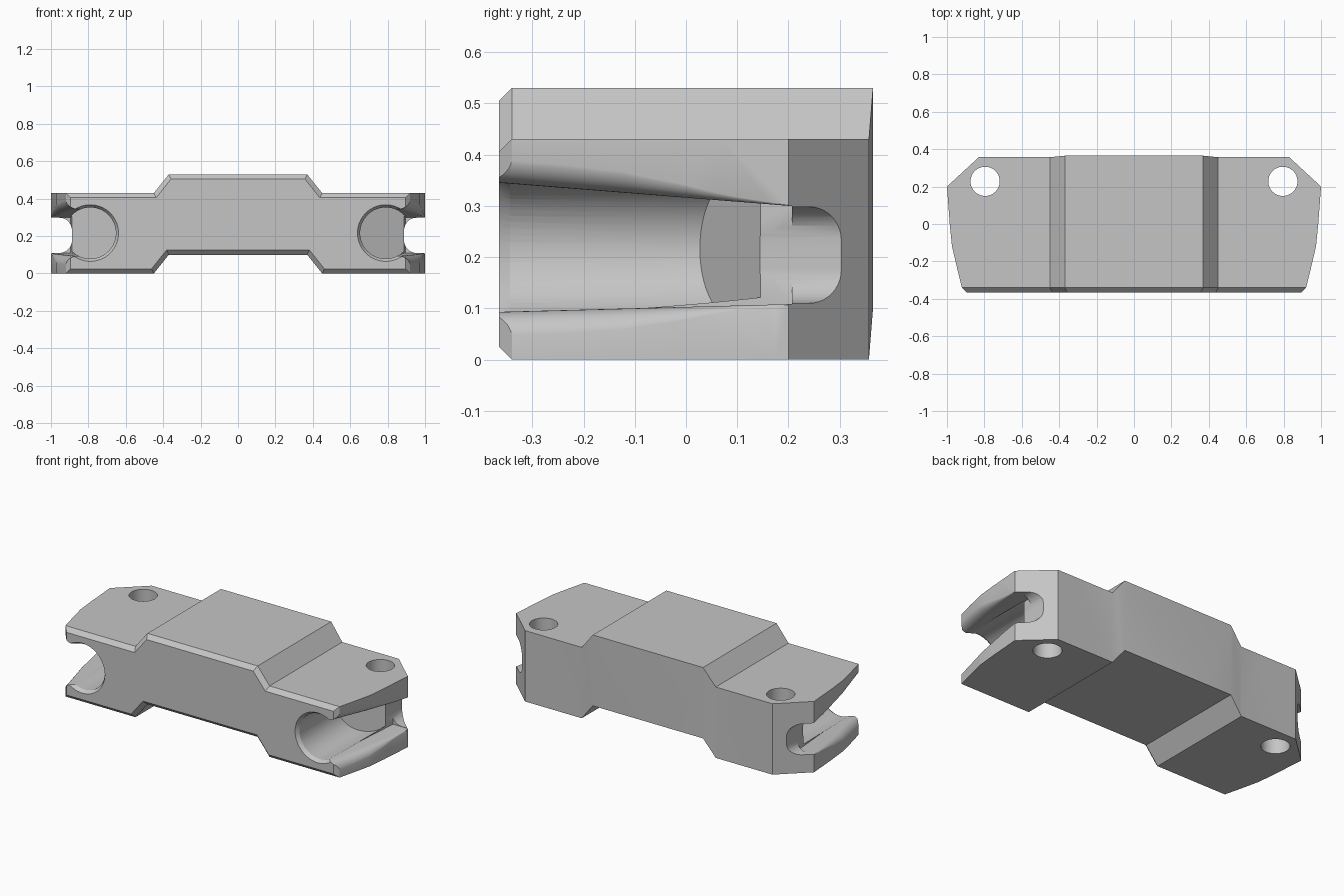
import bpy, bmesh
from math import cos, sin, pi, radians

cube = bpy.data.objects.get("Cube")
if cube:
    bpy.data.objects.remove(cube, do_unlink=True)

grey = bpy.data.materials.new("plain grey")
grey.use_nodes = True
COLOUR = (0.56, 0.56, 0.56, 1)
grey.diffuse_color = COLOUR
grey.node_tree.nodes["Principled BSDF"].inputs["Base Color"].default_value = COLOUR


def loft(name, rings, bevel=0):
    """Closed solid through matching rings of points, first ring optionally chamfered."""
    bm = bmesh.new()
    loops = [[bm.verts.new(p) for p in ring] for ring in rings]
    n = len(loops[0])
    for a, b in zip(loops, loops[1:]):
        for i in range(n):
            j = (i + 1) % n
            bm.faces.new((a[i], a[j], b[j], b[i]))
    first = bm.faces.new(loops[0])
    bm.faces.new(loops[-1])
    bmesh.ops.recalc_face_normals(bm, faces=bm.faces)
    if bevel:
        bmesh.ops.bevel(bm, geom=list(first.edges), offset=bevel, segments=1,
                        affect='EDGES', profile=0.5)
    else:
        bmesh.ops.triangulate(bm, faces=bm.faces)
    mesh = bpy.data.meshes.new(name)
    bm.to_mesh(mesh)
    bm.free()
    mesh.materials.append(grey)
    obj = bpy.data.objects.new(name, mesh)
    bpy.context.collection.objects.link(obj)
    return obj


def cut(target, cutter, operation='DIFFERENCE'):
    cutter.hide_render = True
    bpy.context.view_layer.objects.active = target
    mod = target.modifiers.new("cut", 'BOOLEAN')
    mod.operation, mod.object, mod.solver = operation, cutter, 'EXACT'
    mod.use_hole_tolerant = True
    bpy.ops.object.modifier_apply(modifier=mod.name)
    bpy.data.objects.remove(cutter, do_unlink=True)


def circle(r, n=64):
    return [(r * cos(2 * pi * i / n), r * sin(2 * pi * i / n)) for i in range(n)]


def arc(cx, cz, rx, rz, start, end, n=10):
    return [(cx + rx * cos(radians(start + (end - start) * i / n)),
             cz + rz * sin(radians(start + (end - start) * i / n))) for i in range(n + 1)]


# Stepped front profile, chamfered along the front
step = [(1.2, 0), (0.45, 0), (0.37, 0.1)]
top = [(0.37, 0.53), (0.45, 0.43), (1.2, 0.43)]
profile = step + [(-x, z) for x, z in step[::-1]] + [(-x, z) for x, z in top[::-1]] + top
body = loft("clamp_body", [[(x, y, z) for x, z in profile] for y in (-0.365, 0.5)], 0.025)

# Plan outline trims the sides and back
half = [(0.88, -0.38), (0.92, -0.34), (0.945, -0.24), (0.973, -0.12), (0.985, 0),
        (1.0, 0.2), (0.83, 0.357), (0.45, 0.357), (0.37, 0.365)]
plan = half + [(-x, y) for x, y in half[::-1]]
cut(body, loft("plan_trim", [[(x, y, z) for x, y in plan] for z in (-0.1, 0.7)]), 'INTERSECT')

BX, BZ, R = 0.79, 0.216, 0.137

# Flare stations: y, side x, lip rounding height
stations = [(-0.39, 0.914, 0.055), (-0.34, 0.92, 0.055), (-0.24, 0.945, 0.055),
            (-0.12, 0.973, 0.05), (0, 0.985, 0.032), (0.1, 0.9925, 0.014), (0.207, 1.0, 0.002)]


def flare_ring(side, y, x, h):
    t = (y + 0.365) / 0.565
    centre, reach = 0.219 - 0.015 * t, 0.126 - 0.03 * t
    lip = ([(0.832 + 0.063 * t, reach)]
           + arc(x + 0.001 - h, reach + h, h, h, -90, 0) + [(1.2, reach + h + 0.002)])
    pts = [(px, centre + dz) for px, dz in lip] + [(px, centre - dz) for px, dz in lip[::-1]]
    return [(side * px, y, pz) for px, pz in pts]


for s in (1, -1):
    # Flared rounded lips of the slot
    cut(body, loft("slot_flare", [flare_ring(s, *st) for st in stations]))

    # Side slot running out through the rear corner
    slot = ([(1.2, 0.298)] + arc(0.955, 0.231, 0.067, 0.067, 90, 180)
            + arc(0.955, 0.177, 0.067, 0.067, 180, 270) + [(1.2, 0.11)])
    cut(body, loft("side_slot", [[(s * x, y, z) for x, z in slot] for y in (-0.45, 0.45)]))

    # Blind bore with slanted end
    bore = [[(s * (BX + a), -0.5, BZ + b) for a, b in circle(R)],
            [(s * (BX + a), 0.027 + (a + R) * 0.5, BZ + b) for a, b in circle(R)]]
    cut(body, loft("bore", bore))

    # Chamfered bore mouth
    rim = [[(s * (BX + a), y, BZ + b) for a, b in circle(r)]
           for y, r in ((-0.385, 0.165), (-0.343, 0.1365))]
    cut(body, loft("bore_rim", rim))

    # Vertical bolt hole
    hole = [[(s * 0.796 + a, 0.228 + b, z) for a, b in circle(0.078)] for z in (-0.1, 0.6)]
    cut(body, loft("bolt_hole", hole))

bpy.ops.object.select_all(action='DESELECT')
body.select_set(True)
bpy.context.view_layer.objects.active = body
bpy.ops.object.shade_smooth_by_angle(angle=radians(25))
